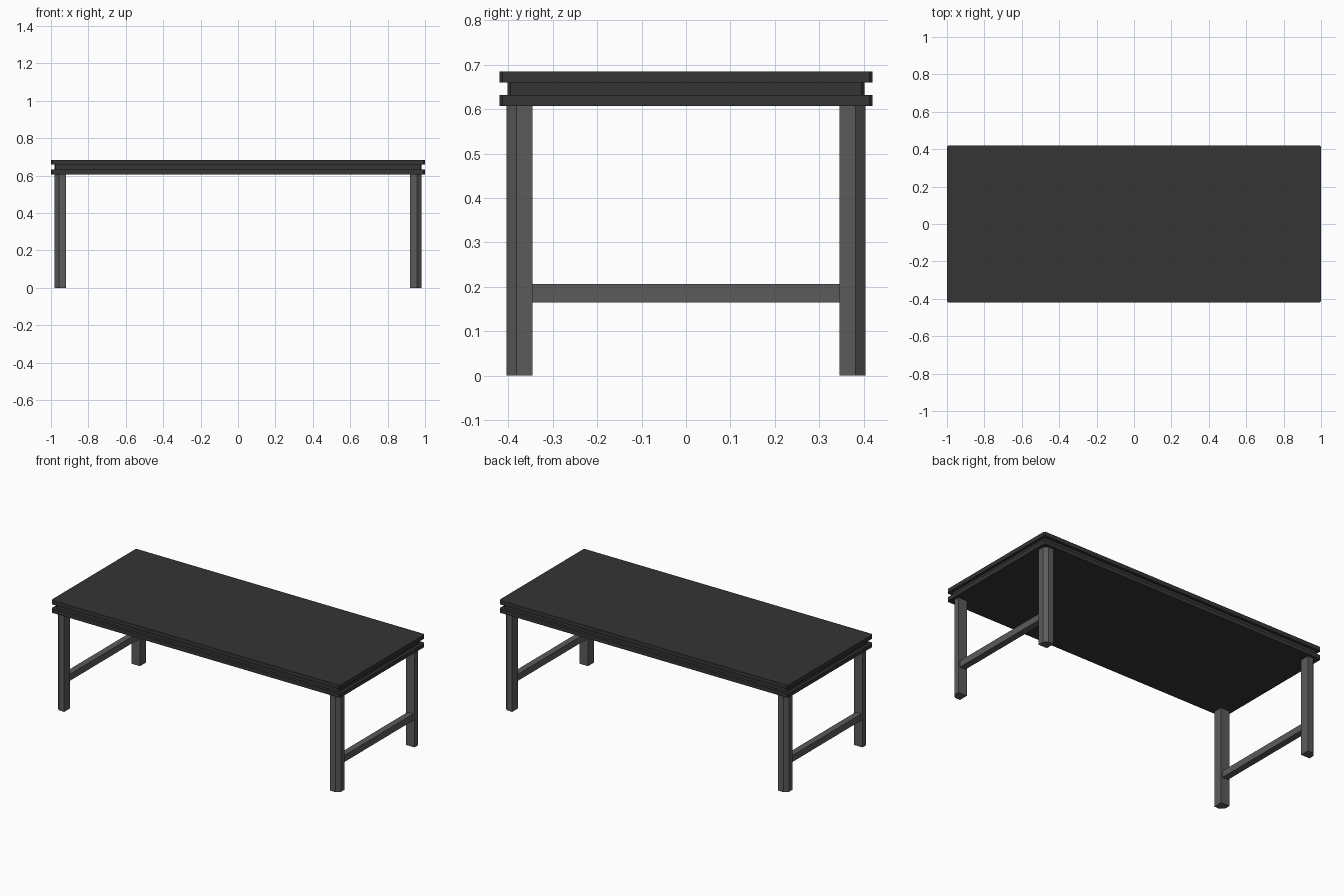
import bpy, bmesh

if "Cube" in bpy.data.objects:
    bpy.data.objects.remove(bpy.data.objects["Cube"])

def material(name, v):
    m = bpy.data.materials.new(name)
    m.diffuse_color = (v, v, v, 1)
    m.use_nodes = True
    m.node_tree.nodes["Principled BSDF"].inputs["Base Color"].default_value = m.diffuse_color
    return m

DARK = material("charcoal", 0.035)
GREY = material("grey metal", 0.105)

def prism(name, pts, z0, z1, mat):
    """Extrude a flat outline from z0 to z1."""
    bm = bmesh.new()
    face = bm.faces.new([bm.verts.new((x, y, z0)) for x, y in pts])
    up = bmesh.ops.extrude_face_region(bm, geom=[face])
    bmesh.ops.translate(bm, vec=(0, 0, z1 - z0),
                        verts=[v for v in up["geom"] if isinstance(v, bmesh.types.BMVert)])
    bmesh.ops.recalc_face_normals(bm, faces=bm.faces)
    me = bpy.data.meshes.new(name)
    bm.to_mesh(me)
    bm.free()
    me.materials.append(mat)
    ob = bpy.data.objects.new(name, me)
    bpy.context.collection.objects.link(ob)
    return ob

def slab(name, hx, hy, c, z0, z1):
    pts = [(hx, -hy + c), (hx, hy - c), (hx - c, hy), (-hx + c, hy),
           (-hx, hy - c), (-hx, -hy + c), (-hx + c, -hy), (hx - c, -hy)]
    prism(name, pts, z0, z1, DARK)

# Layered table top with a recessed groove
slab("lower_top", 1.0, 0.42, 0.007, 0.607, 0.632)
slab("groove_core", 0.982, 0.402, 0.007, 0.632, 0.660)
slab("upper_top", 1.0, 0.42, 0.007, 0.660, 0.685)

# Legs with a chamfered outer corner
for sx, side in ((1, "right"), (-1, "left")):
    for sy, end in ((1, "back"), (-1, "front")):
        leg = [(0.92, 0.345), (0.98, 0.345), (0.98, 0.382),
               (0.957, 0.404), (0.92, 0.404)]
        prism(f"{end}_{side}_leg", [(sx * x, sy * y) for x, y in leg], 0, 0.607, GREY)
    # Cross bar joining the front and back leg
    bar = [(0.93, -0.346), (0.97, -0.346), (0.97, 0.346), (0.93, 0.346)]
    prism(f"{side}_cross_bar", [(sx * x, y) for x, y in bar], 0.165, 0.206, GREY)
